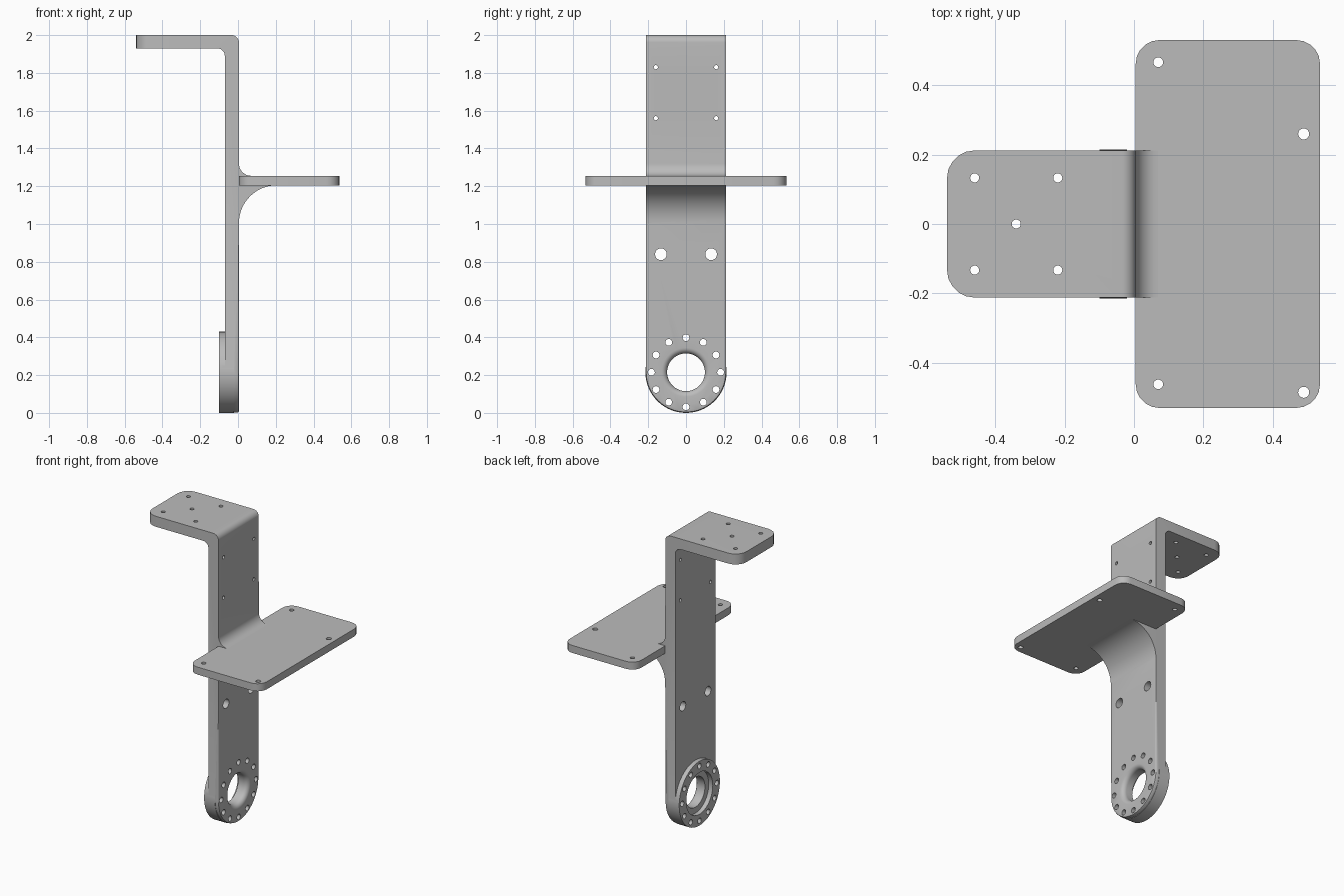
import bpy, bmesh
from math import sin, cos, pi, radians
from mathutils import Matrix, Vector

if "Cube" in bpy.data.objects:
    bpy.data.objects.remove(bpy.data.objects["Cube"])

grey = bpy.data.materials.new("plain grey")
grey.use_nodes = True
grey.diffuse_color = (0.5, 0.5, 0.5, 1)
grey.node_tree.nodes["Principled BSDF"].inputs["Base Color"].default_value = (0.5, 0.5, 0.5, 1)

HALF = 0.2125      # half width of the bracket strip
FACE = 0.005       # x of the wall's outer face
HUB_Z = 0.215      # height of the bore axis


def make(name, bm):
    bmesh.ops.recalc_face_normals(bm, faces=bm.faces)
    mesh = bpy.data.meshes.new(name)
    bm.to_mesh(mesh)
    bm.free()
    mesh.materials.append(grey)
    ob = bpy.data.objects.new(name, mesh)
    bpy.context.collection.objects.link(ob)
    return ob


def arc(cx, cz, r, start, end, n):
    angles = [radians(start + (end - start) * i / n) for i in range(n + 1)]
    return [(cx + r * cos(a), cz + r * sin(a)) for a in angles]


def extrude_y(points, half):
    bm = bmesh.new()
    face = bm.faces.new([bm.verts.new((x, -half, z)) for x, z in points])
    out = bmesh.ops.extrude_face_region(bm, geom=[face])
    moved = [v for v in out["geom"] if isinstance(v, bmesh.types.BMVert)]
    bmesh.ops.translate(bm, verts=moved, vec=(0, 2 * half, 0))
    bmesh.ops.recalc_face_normals(bm, faces=bm.faces)
    return bm


def round_edges(bm, test, radius, segments):
    edges = [e for e in bm.edges if test(e.verts[0].co, e.verts[1].co)]
    bmesh.ops.bevel(bm, geom=edges, offset=radius, segments=segments,
                    profile=0.5, affect='EDGES', clamp_overlap=False)


def cylinders(name, centres, axis, depth):
    """Cylinders at (centre, radius) pairs, along x or z."""
    bm = bmesh.new()
    turn = Matrix.Rotation(pi / 2, 4, 'Y') if axis == 'x' else Matrix()
    for centre, r in centres:
        bmesh.ops.create_cone(bm, cap_ends=True, segments=20, radius1=r, radius2=r,
                              depth=depth, matrix=Matrix.Translation(centre) @ turn)
    return make(name, bm)


def lathe_x(name, points, steps=64):
    """Turn (x, radius) points around the bore axis."""
    bm = bmesh.new()
    verts = [bm.verts.new((x, 0, HUB_Z + r)) for x, r in points]
    edges = [bm.edges.new(pair) for pair in zip(verts, verts[1:])]
    bmesh.ops.spin(bm, geom=verts + edges, cent=(0, 0, HUB_Z), axis=(1, 0, 0),
                   angle=2 * pi, steps=steps, use_duplicate=False)
    bmesh.ops.remove_doubles(bm, verts=bm.verts, dist=1e-5)
    return make(name, bm)


def combine(target, tool, operation):
    bpy.context.view_layer.objects.active = target
    mod = target.modifiers.new("combine", 'BOOLEAN')
    mod.object, mod.operation, mod.solver = tool, operation, 'EXACT'
    bpy.ops.object.modifier_apply(modifier=mod.name)
    bpy.data.objects.remove(tool)


# Bent bracket strip: wall, shelf fillets and top flange in one profile
profile = [(-0.07, 0.0025), (FACE, 0.0025)]
profile += arc(0.205, 1.005, 0.2, 180, 90, 14)
profile += [(0.205, 1.23), (0.07, 1.23)]
profile += arc(0.07, 1.32, 0.065, 270, 180, 8)
profile += arc(-0.035, 1.96, 0.04, 0, 90, 8)
profile += [(-0.54, 2.0), (-0.54, 1.93)]
profile += arc(-0.11, 1.89, 0.04, 90, 0, 8)
bm = extrude_y(profile, HALF)

# Rounded flange corners and semicircular foot
round_edges(bm, lambda a, b: max(a.x, b.x) < -0.53 and abs(a.y - b.y) < 1e-4, 0.08, 5)
round_edges(bm, lambda a, b: max(a.z, b.z) < 0.01 and abs(a.y - b.y) < 1e-4,
            HALF - 0.0005, 20)


# Softened outer edges of the wall
def wall_rim(a, b):
    on_face = min(a.x, b.x) > FACE - 1e-4 and max(a.x, b.x) < FACE + 1e-4
    low = max(a.z, b.z) < 1.006
    high = min(a.z, b.z) > 1.31
    crossing = abs(a.z - b.z) < 1e-5 and a.z > 0.01
    return on_face and (low or high) and not crossing


round_edges(bm, wall_rim, 0.007, 2)
bracket = make("bracket", bm)

# Round boss behind the foot
boss = lathe_x("boss", [(-0.10, 0), (-0.10, 0.215), (-0.02, 0.215), (-0.02, 0)])
combine(bracket, boss, 'UNION')

# Stepped bore with a rounded mouth on the outer face
bore = [(-0.2, 0), (-0.2, 0.14), (-0.07, 0.14), (-0.07, 0.10)]
bore += [(FACE - 0.03 + 0.03 * sin(a), 0.13 - 0.03 * cos(a))
         for a in [i * pi / 12 for i in range(7)]]
bore += [(0.1, 0.13), (0.1, 0)]
combine(bracket, lathe_x("bore_cutter", bore), 'DIFFERENCE')

# Bolt circle, wall holes and flange holes
wall_holes = [(Vector((0, 0.183 * sin(i * pi / 6), HUB_Z + 0.183 * cos(i * pi / 6))), 0.018)
              for i in range(12)]
for side in (-1, 1):
    wall_holes.append((Vector((0, side * 0.133, 0.84)), 0.031))
    wall_holes += [(Vector((0, side * 0.16, z)), 0.011) for z in (1.56, 1.83)]
combine(bracket, cylinders("wall_hole_cutter", wall_holes, 'x', 0.4), 'DIFFERENCE')

flange_holes = [(Vector((x, y, 1.96)), 0.013) for x in (-0.46, -0.22) for y in (-0.133, 0.133)]
flange_holes.append((Vector((-0.34, 0, 1.96)), 0.013))
combine(bracket, cylinders("flange_hole_cutter", flange_holes, 'z', 0.2), 'DIFFERENCE')

# Side shelf with rounded corners and four mounting holes
bm = extrude_y([(FACE, 1.205), (0.537, 1.205), (0.537, 1.255), (FACE, 1.255)], 0.531)
round_edges(bm, lambda a, b: abs(a.z - b.z) > 0.01, 0.068, 5)
shelf = make("shelf", bm)
shelf_holes = [(Vector((x, y, 1.23)), r) for x, y, r in
               ((0.07, 0.467, 0.014), (0.07, -0.463, 0.014),
                (0.49, 0.26, 0.016), (0.49, -0.486, 0.016))]
combine(shelf, cylinders("shelf_hole_cutter", shelf_holes, 'z', 0.2), 'DIFFERENCE')

# Smooth shading with sharp edges kept
for ob in (bracket, shelf):
    bpy.ops.object.select_all(action='DESELECT')
    ob.select_set(True)
    bpy.context.view_layer.objects.active = ob
    bpy.ops.object.shade_smooth_by_angle(angle=radians(30))
